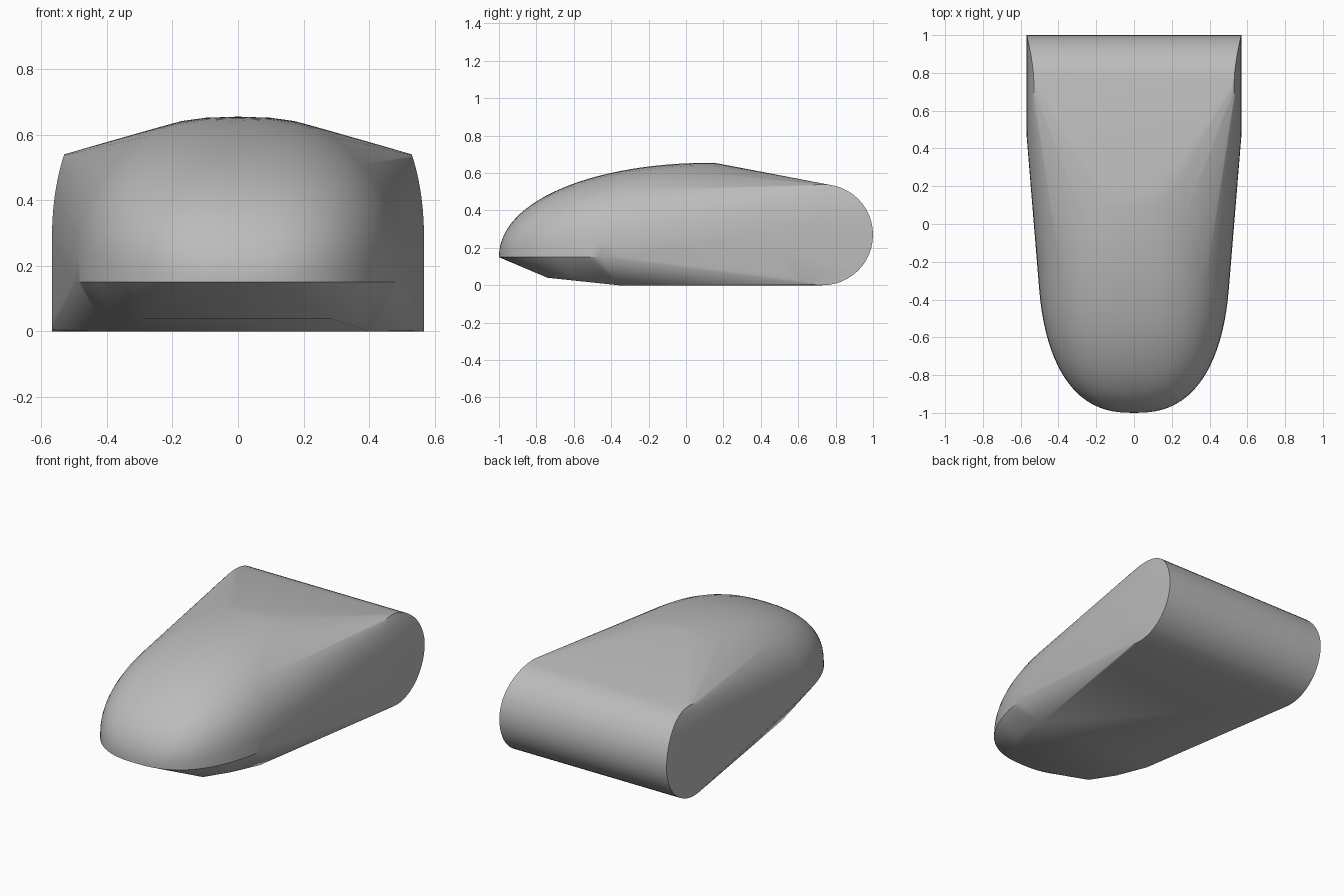
import bpy
import bmesh
from math import sin, cos, pi

cube = bpy.data.objects.get("Cube")
if cube:
    bpy.data.objects.remove(cube, do_unlink=True)

grey = bpy.data.materials.new("plain_grey")
grey.use_nodes = True
colour = (0.5, 0.5, 0.5, 1)
grey.diffuse_color = colour
grey.node_tree.nodes["Principled BSDF"].inputs["Base Color"].default_value = colour

RIM = 0.15      # height of the sharp nose rim
CREST = 0.15    # y of the highest point


def falloff(t, power):
    return max(0.0, 1 - min(1.0, abs(t)) ** power) ** (1 / power)


def half_width(y):
    return 0.51 * falloff(min(0, y + 0.1) / 0.9, 2.5)


def dome_height(y):
    return 0.505 * falloff((y - CREST) / 1.15, 2.1)


points = []

# Domed nose: rounded cross-sections from the tip back to the crest
sections, arc = 28, 24
for i in range(sections + 1):
    y = CREST - 1.15 * cos(pi / 2 * i / sections)
    w, h = half_width(y), dome_height(y)
    for j in range(arc + 1):
        a = pi * j / arc
        c, s = cos(a), sin(a)
        x = w * abs(c) ** 0.8 * (1 if c > 0 else -1)
        points.append((x, y, RIM + h * max(0, s) ** 0.8))

# Rounded back end: a cross bar whose ends lean in towards the top
steps = 48
for i in range(steps):
    a = 2 * pi * i / steps
    y, z = 0.73 + 0.27 * cos(a), 0.27 + 0.27 * sin(a)
    x = 0.568 - 0.038 * max(0, (z - 0.25) / 0.29) ** 2.5
    points += [(x, y, z), (-x, y, z)]

# Underside: chamfered front and flat base
for x, y, z in [(0.28, -0.74, 0.04), (0.37, -0.6, 0.04), (0.4, -0.36, 0)]:
    points += [(x, y, z), (-x, y, z)]

# Wrap everything in one taut skin
bm = bmesh.new()
for p in points:
    bm.verts.new(p)
bmesh.ops.remove_doubles(bm, verts=bm.verts, dist=0.0005)
bmesh.ops.convex_hull(bm, input=bm.verts)
loose = [v for v in bm.verts if not v.link_faces]
bmesh.ops.delete(bm, geom=loose, context="VERTS")
bmesh.ops.dissolve_limit(bm, angle_limit=0.005, verts=bm.verts, edges=bm.edges)
bmesh.ops.recalc_face_normals(bm, faces=bm.faces)

mesh = bpy.data.meshes.new("body")
bm.to_mesh(mesh)
bm.free()
mesh.materials.append(grey)
body = bpy.data.objects.new("body", mesh)
bpy.context.collection.objects.link(body)

bpy.ops.object.select_all(action="DESELECT")
body.select_set(True)
bpy.context.view_layer.objects.active = body
bpy.ops.object.shade_smooth_by_angle(angle=pi / 6)
